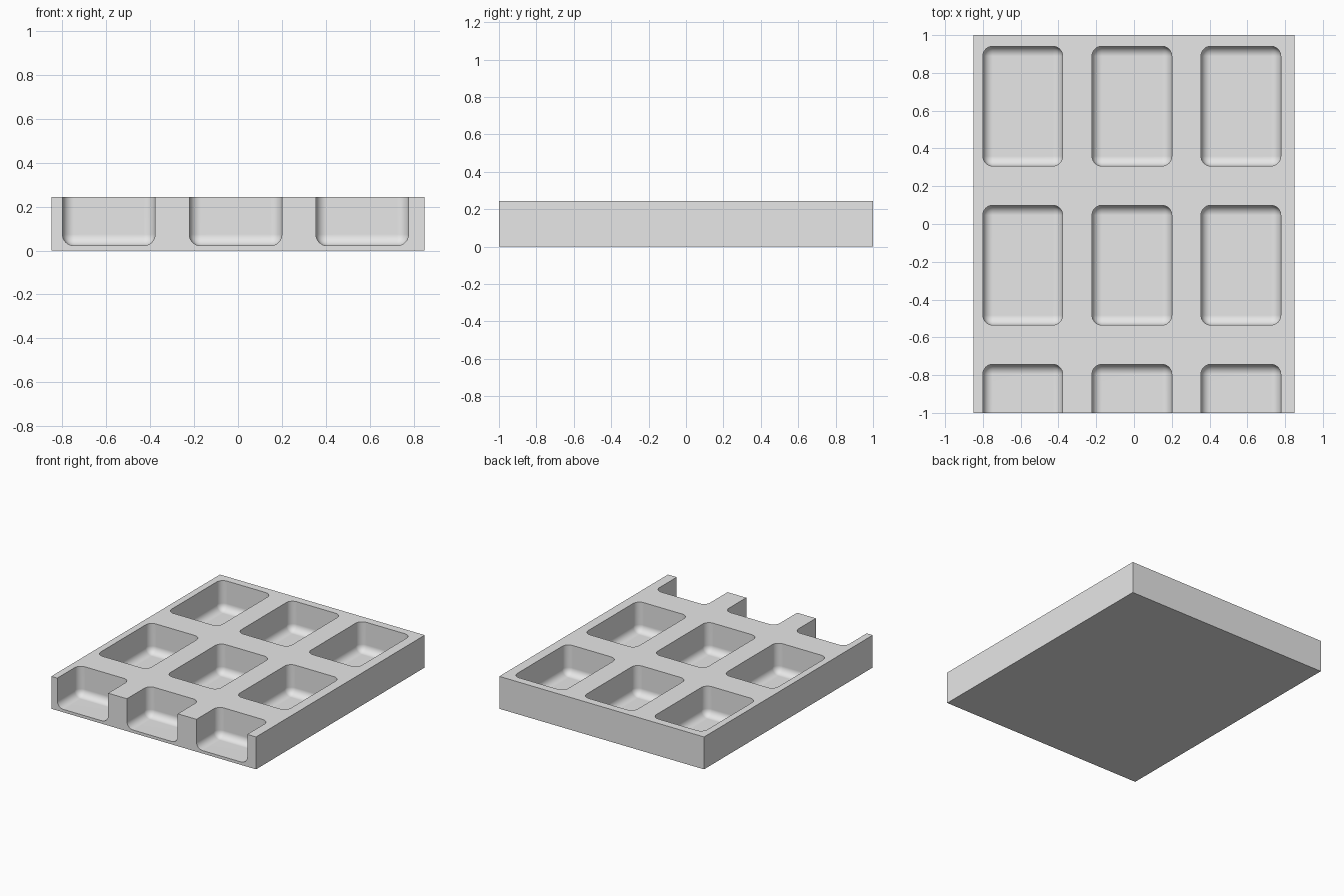
import bpy, bmesh, math
from mathutils import Matrix, Vector

if "Cube" in bpy.data.objects:
    bpy.data.objects.remove(bpy.data.objects["Cube"], do_unlink=True)

WIDTH, LENGTH, HEIGHT = 1.70, 2.0, 0.243
FLOOR, RADIUS = 0.022, 0.052
POCKET_X, POCKET_Y = 0.422, 0.634
COLUMNS = (-0.589, -0.011, 0.566)
ROWS = (0.624, -0.218, -1.06)

grey = bpy.data.materials.new("plain grey")
grey.use_nodes = True
colour = (0.8, 0.8, 0.8, 1)
grey.diffuse_color = colour
grey.node_tree.nodes["Principled BSDF"].inputs["Base Color"].default_value = colour


def add_box(bm, size, centre):
    matrix = Matrix.Translation(centre) @ Matrix.Diagonal((*size, 1))
    bmesh.ops.create_cube(bm, size=1, matrix=matrix)


def make_object(name, bm):
    mesh = bpy.data.meshes.new(name)
    bm.to_mesh(mesh)
    bm.free()
    mesh.materials.append(grey)
    obj = bpy.data.objects.new(name, mesh)
    bpy.context.collection.objects.link(obj)
    return obj


# Solid slab
bm = bmesh.new()
add_box(bm, (WIDTH, LENGTH, HEIGHT), Vector((0, 0, HEIGHT / 2)))
tray = make_object("tray", bm)

# Rounded pockets, the front row running out through the front face
bm = bmesh.new()
depth = 2 * HEIGHT
for x in COLUMNS:
    for y in ROWS:
        add_box(bm, (POCKET_X, POCKET_Y, depth), Vector((x, y, FLOOR + depth / 2)))
bmesh.ops.bevel(bm, geom=bm.edges[:], offset=RADIUS, segments=8,
                profile=0.5, affect='EDGES')
cutter = make_object("pocket_cutter", bm)
cutter.hide_render = True

cut = tray.modifiers.new("pockets", 'BOOLEAN')
cut.operation = 'DIFFERENCE'
cut.solver = 'EXACT'
cut.object = cutter

bpy.ops.object.select_all(action='DESELECT')
tray.select_set(True)
bpy.context.view_layer.objects.active = tray
bpy.ops.object.modifier_apply(modifier=cut.name)
bpy.data.objects.remove(cutter, do_unlink=True)

# Smooth fillets with flat walls and crisp rims
bpy.ops.object.shade_smooth_by_angle(angle=math.radians(30))
normals = tray.modifiers.new("flat walls", 'WEIGHTED_NORMAL')
normals.keep_sharp = True
